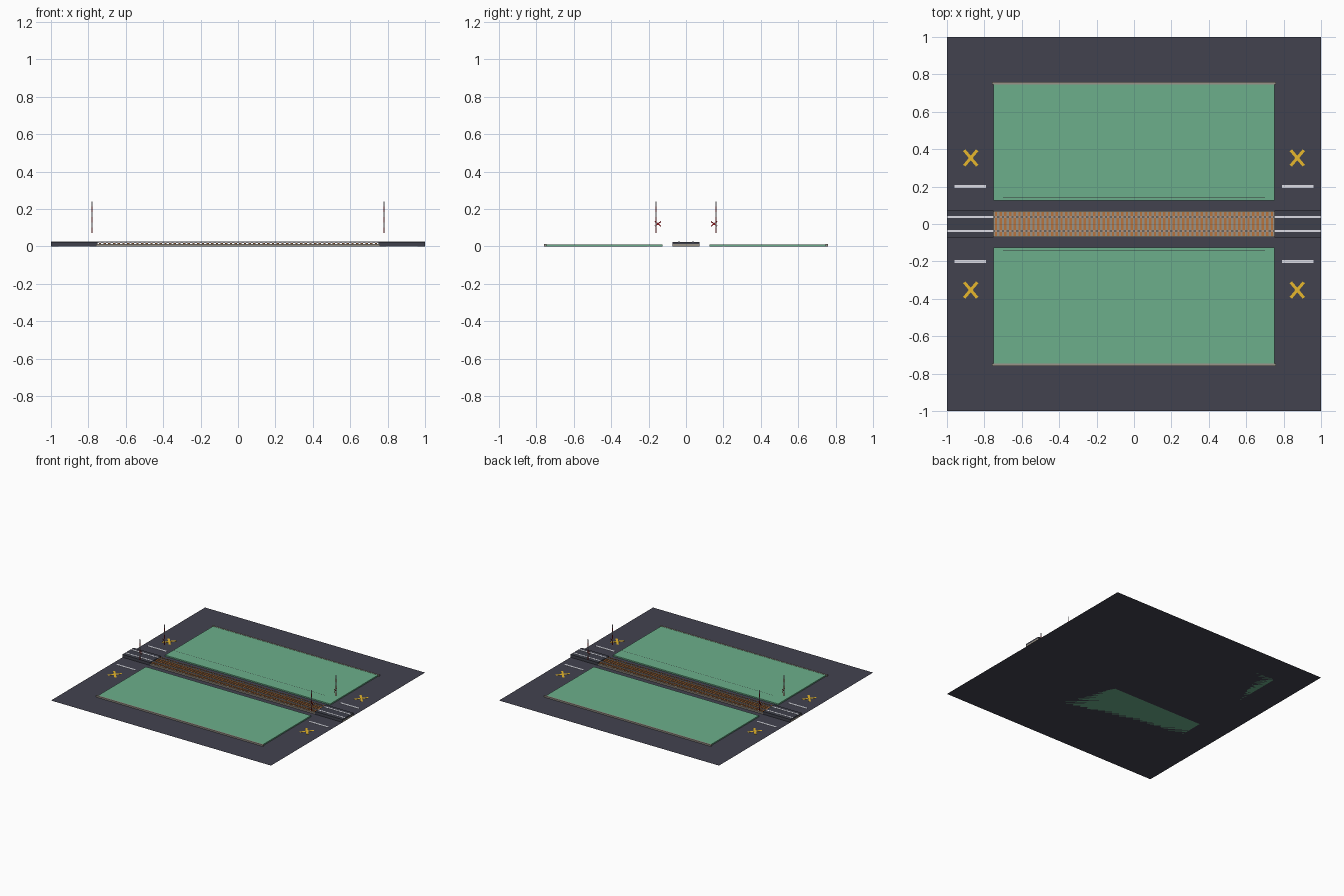
import bpy, bmesh, math
from mathutils import Matrix, Vector

if "Cube" in bpy.data.objects:
    bpy.data.objects.remove(bpy.data.objects["Cube"])


def mat(name, hexcol):
    def lin(c):
        c /= 255
        return c / 12.92 if c <= 0.04045 else ((c + 0.055) / 1.055) ** 2.4
    m = bpy.data.materials.new(name)
    m.diffuse_color = (lin(hexcol >> 16), lin(hexcol >> 8 & 255), lin(hexcol & 255), 1)
    m.use_nodes = True
    m.node_tree.nodes["Principled BSDF"].inputs["Base Color"].default_value = m.diffuse_color
    return m


ASPHALT = mat("asphalt", 0x42424F)
GREEN = mat("grass_green", 0x6CAF8B)
KERB = mat("kerb_grey", 0x9A948A)
SLAB = mat("slab_dark", 0x3E404B)
WHITE = mat("line_white", 0xDDDEE6)
YELLOW = mat("marking_yellow", 0xE9B92C)
BALLAST = mat("ballast_grey", 0x9A9286)
WOOD = mat("sleeper_brown", 0xB9733C)
STEEL = mat("rail_steel", 0xB4B5BC)
RED = mat("signal_red", 0xC82A30)


def finish(name, bm, mats):
    me = bpy.data.meshes.new(name)
    bm.to_mesh(me)
    bm.free()
    for m in mats:
        me.materials.append(m)
    ob = bpy.data.objects.new(name, me)
    bpy.context.collection.objects.link(ob)
    return ob


def add_box(bm, x0, x1, y0, y1, z0, z1):
    size = Vector((x1 - x0, y1 - y0, z1 - z0))
    mid = Vector((x0 + x1, y0 + y1, z0 + z1)) / 2
    bmesh.ops.create_cube(bm, size=1, matrix=Matrix.Translation(mid) @ Matrix.Diagonal((*size, 1)))


def boxes(name, m, items):
    bm = bmesh.new()
    for b in items:
        add_box(bm, *b)
    return finish(name, bm, [m])


def span(s, a, b):
    # interval a..b, mirrored when s is -1
    return (a, b) if s > 0 else (-b, -a)


SIGNS = (1, -1)
CORNERS = [(sx, sy) for sx in SIGNS for sy in SIGNS]

# Flat ground
bm = bmesh.new()
bmesh.ops.create_grid(bm, x_segments=1, y_segments=1, size=1)
finish("ground", bm, [ASPHALT])

# Green fields with outer kerbs
boxes("fields", GREEN, [(-0.75, 0.75, *span(s, 0.125, 0.748), 0, 0.01) for s in SIGNS])
boxes("kerbs", KERB, [(-0.76, 0.76, *span(s, 0.746, 0.758), 0, 0.012) for s in SIGNS])

# Track: ballast, sleepers and rails
boxes("ballast", BALLAST, [(-1, 1, -0.07, 0.07, 0, 0.012)])
N = 60
PITCH = 1.5 / N
boxes("sleepers", WOOD, [(-0.75 + (i + 0.25) * PITCH, -0.75 + (i + 0.75) * PITCH,
                          -0.063, 0.063, 0.012, 0.019) for i in range(N)])
boxes("rails", STEEL, [(-0.75, 0.75, *span(s, 0.034, 0.039), 0.018, 0.025) for s in SIGNS])

# Crossing slabs at both ends with light rail strips
boxes("crossing_slabs", SLAB, [(*span(s, 0.75, 1.0), -0.072, 0.072, 0.0005, 0.024) for s in SIGNS])
boxes("crossing_rail_strips", WHITE, [(*span(sx, 0.75, 1.0), *span(sy, 0.031, 0.042), 0.023, 0.025)
                                      for sx, sy in CORNERS])

# Painted stop lines
boxes("stop_lines", WHITE, [(*span(sx, 0.79, 0.96), *span(sy, 0.193, 0.208), 0.0005, 0.002)
                            for sx, sy in CORNERS])


def add_cross(bm, centre, tilt, length, width, thick, turn):
    # two crossed bars, turned into the wanted plane
    for k, a in enumerate((tilt, -tilt)):
        bmesh.ops.create_cube(bm, size=1, matrix=Matrix.Translation(centre) @ turn
                              @ Matrix.Translation((0, 0, k * thick * 0.1))
                              @ Matrix.Rotation(a, 4, 'Z') @ Matrix.Diagonal((length, width, thick, 1)))


# Yellow road crosses
bm = bmesh.new()
for sx, sy in CORNERS:
    add_cross(bm, Vector((sx * 0.873, sy * 0.353, 0.0015)), math.radians(50), 0.108, 0.016, 0.0015, Matrix())
finish("road_crosses", bm, [YELLOW])

# Striped signal poles: stacked round bands, smooth sides
bm = bmesh.new()
for sx, sy in CORNERS:
    for k in range(6):
        geo = bmesh.ops.create_cone(bm, cap_ends=True, segments=10, radius1=0.003, radius2=0.003, depth=0.028,
                                    matrix=Matrix.Translation((sx * 0.78, sy * 0.16, 0.086 + k * 0.028)))
        for f in {f for v in geo["verts"] for f in v.link_faces}:
            f.material_index = (k + 1) % 2
            f.smooth = abs(f.normal.z) < 0.5
finish("signal_poles", bm, [WHITE, RED])

# Warning crosses facing along the track
bm = bmesh.new()
for sx, sy in CORNERS:
    add_cross(bm, Vector((sx * 0.78, sy * 0.15, 0.12)), math.radians(38), 0.042, 0.006, 0.001,
              Matrix.Rotation(math.pi / 2, 4, 'Z') @ Matrix.Rotation(math.pi / 2, 4, 'X'))
finish("warning_crosses", bm, [RED])

# Thin wires beside the track
boxes("wires", STEEL, [(-0.7, 0.7, *span(s, 0.1395, 0.1405), 0.0595, 0.0605) for s in SIGNS])
